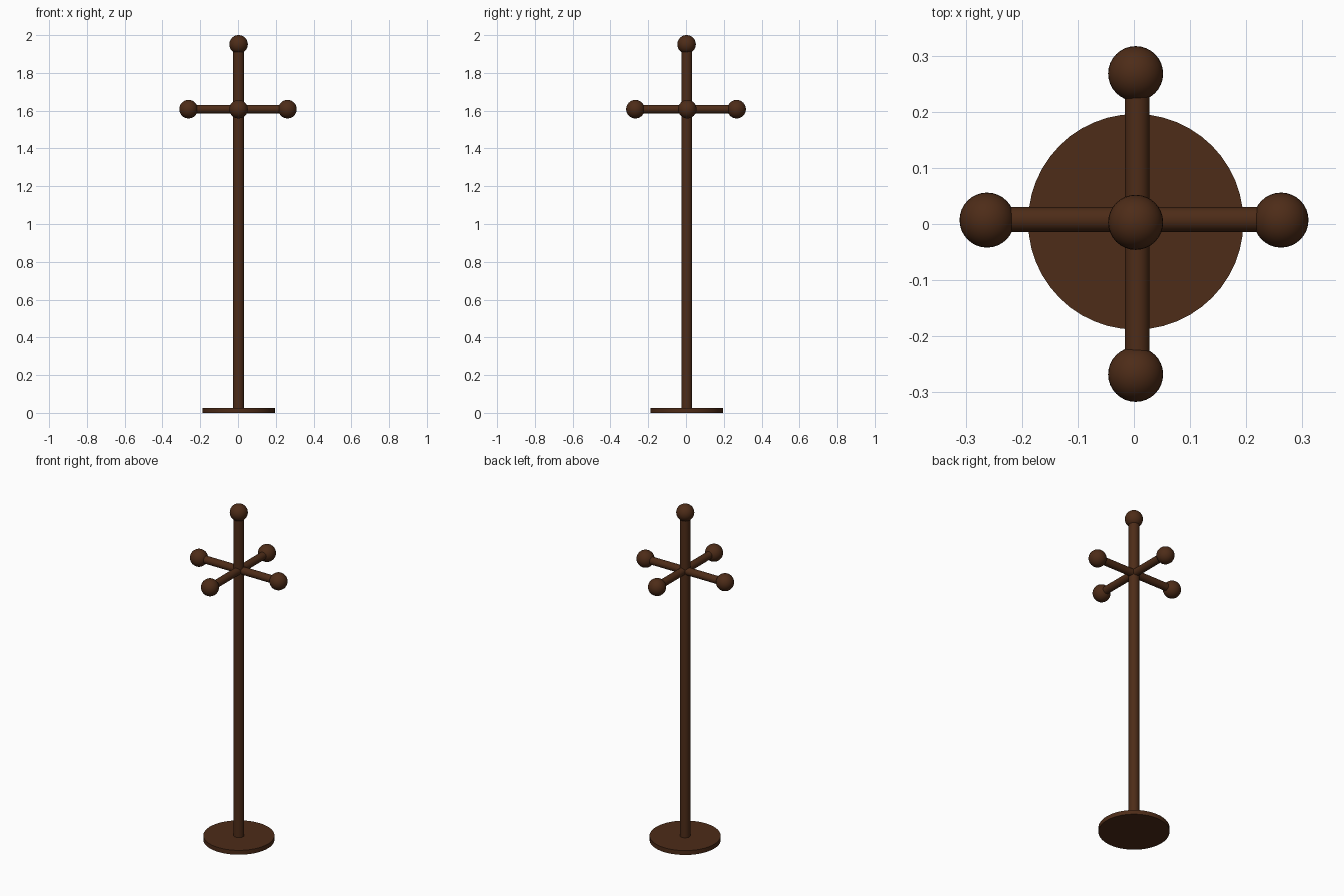
import bpy
from math import pi, radians
from mathutils import Vector

if "Cube" in bpy.data.objects:
    bpy.data.objects.remove(bpy.data.objects["Cube"])

wood = bpy.data.materials.new("dark_wood")
wood.diffuse_color = (0.075, 0.025, 0.009, 1)
wood.use_nodes = True
wood.node_tree.nodes["Principled BSDF"].inputs["Base Color"].default_value = wood.diffuse_color


def finish(name):
    ob = bpy.context.object
    ob.name = name
    ob.data.materials.append(wood)
    bpy.ops.object.shade_smooth_by_angle(angle=radians(35))


def rod(name, a, b, radius, sides=32):
    a, b = Vector(a), Vector(b)
    d = b - a
    bpy.ops.mesh.primitive_cylinder_add(
        vertices=sides, radius=radius, depth=d.length, location=(a + b) / 2,
        rotation=d.to_track_quat('Z', 'Y').to_euler())
    finish(name)


def knob(name, loc, radius=0.049):
    bpy.ops.mesh.primitive_uv_sphere_add(
        segments=32, ring_count=16, radius=radius, location=loc)
    finish(name)


ARM_Z = 1.608

# Round foot and upright pole with its finial
rod("base", (0.003, 0.004, 0), (0.003, 0.004, 0.026), 0.192, 48)
rod("pole", (0.003, 0.004, 0.02), (0.003, 0.004, 1.95), 0.029)
knob("top_knob", (0.003, 0.003, 1.951))

# Crossed arms
rod("side_arm", (-0.262, 0.008, ARM_Z), (0.262, 0.008, ARM_Z), 0.022)
rod("depth_arm", (0.006, -0.268, ARM_Z), (0.006, 0.268, ARM_Z), 0.022)

# Knobs at the arm ends
for side, s in (("left", -1), ("right", 1)):
    knob(side + "_knob", (s * 0.262, 0.007, ARM_Z))
for side, s in (("front", -1), ("back", 1)):
    knob(side + "_knob", (0.003, s * 0.268, ARM_Z))
